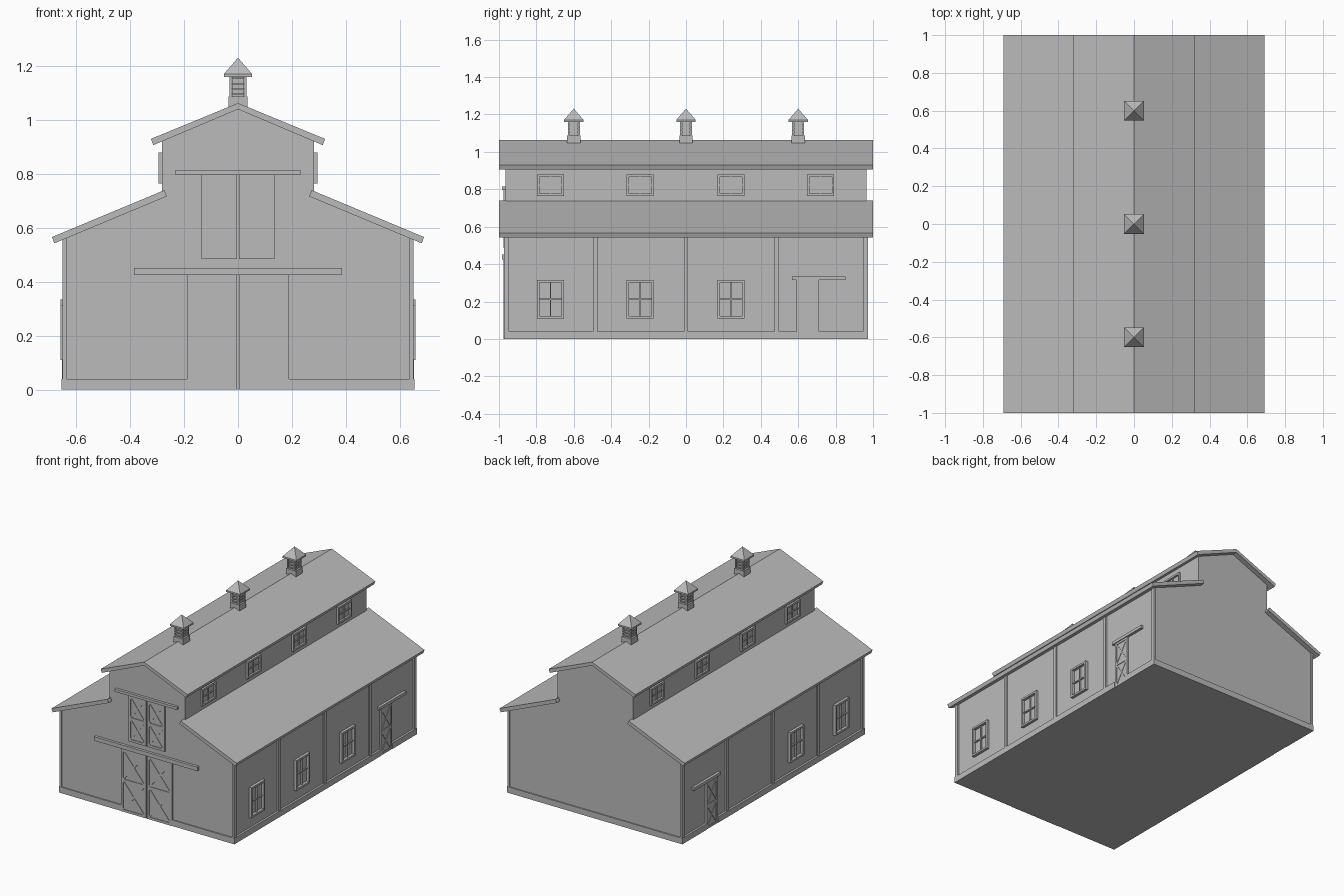
import bpy, bmesh
from math import atan2, hypot, pi
from mathutils import Matrix, Vector

cube = bpy.data.objects.get("Cube")
if cube:
    bpy.data.objects.remove(cube, do_unlink=True)

mat = bpy.data.materials.new("plain grey")
mat.use_nodes = True
GREY = (0.5, 0.5, 0.5, 1)
mat.diffuse_color = GREY
mat.node_tree.nodes["Principled BSDF"].inputs["Base Color"].default_value = GREY

WX, UX, WY = 0.64, 0.282, 0.965    # wall planes: aisle, clerestory, gable
SIDES = ((1, "left"), (-1, "right"))


def finish(name, bm, matrix=Matrix()):
    bmesh.ops.recalc_face_normals(bm, faces=bm.faces)
    me = bpy.data.meshes.new(name)
    bm.to_mesh(me)
    bm.free()
    me.materials.append(mat)
    ob = bpy.data.objects.new(name, me)
    ob.matrix_world = matrix
    bpy.context.collection.objects.link(ob)
    return ob


def box(bm, x0, x1, y0, y1, z0, z1):
    size = Matrix.Diagonal((x1 - x0, y1 - y0, z1 - z0, 1))
    mid = Matrix.Translation(((x0 + x1) / 2, (y0 + y1) / 2, (z0 + z1) / 2))
    bmesh.ops.create_cube(bm, size=1, matrix=mid @ size)


def prism(bm, profile, y0, y1):
    face = bm.faces.new([bm.verts.new((x, y0, z)) for x, z in profile])
    new = bmesh.ops.extrude_face_region(bm, geom=[face])["geom"]
    verts = [v for v in new if isinstance(v, bmesh.types.BMVert)]
    bmesh.ops.translate(bm, verts=verts, vec=(0, y1 - y0, 0))


def strip(bm, a, b, width, depth):
    """Flat board from a to b (x, z), standing out from the wall towards -y."""
    d = Vector((b[0] - a[0], 0, b[1] - a[1]))
    mid = Vector(((a[0] + b[0]) / 2, -depth / 2, (a[1] + b[1]) / 2))
    m = Matrix.Translation(mid) @ Matrix.Rotation(-atan2(d.z, d.x), 4, "Y")
    bmesh.ops.create_cube(bm, size=1, matrix=m @ Matrix.Diagonal((d.length, depth, width, 1)))


def ring(bm, x0, x1, z0, z1, w, depth):
    for x in (x0, x1 - w):
        box(bm, x, x + w, -depth, 0, z0, z1)
    for z in (z0, z1 - w):
        box(bm, x0 + w, x1 - w, -depth, 0, z, z + w)


def on_side(s, wall, y=0):
    """Place a part drawn facing -y onto the wall facing s * x."""
    return Matrix.Translation((s * wall, y, 0)) @ Matrix.Rotation(s * pi / 2, 4, "Z")


def door_leaf(bm, x0, x1, z0, z1, w, depth):
    """Boarded leaf with frame, middle rail and crossed braces."""
    box(bm, x0, x1, -depth, 0, z0, z1)
    front = depth + 0.004
    ring(bm, x0, x1, z0, z1, w, front)
    zm = (z0 + z1) / 2
    box(bm, x0 + w, x1 - w, -front, 0, zm - w / 2, zm + w / 2)
    a, b = x0 + w, x1 - w
    for lo, hi in ((z0 + w, zm - w / 2), (zm + w / 2, z1 - w)):
        strip(bm, (a, lo), (b, hi), w * 0.6, front - 0.001)
        strip(bm, (a, hi), (b, lo), w * 0.6, front - 0.001)


def window(name, z0, z1, depth, matrix):
    bm = bmesh.new()
    h, w = 0.0725, 0.013
    ring(bm, -h, h, z0, z1, w, depth)
    zm = (z0 + z1) / 2
    box(bm, -0.003, 0.003, -depth * 0.5, 0, z0 + w, z1 - w)
    box(bm, w - h, h - w, -depth * 0.5, 0, zm - 0.004, zm + 0.004)
    finish(name, bm, matrix)


# Body with raised centre aisle
half = [(WX, 0), (WX, 0.566), (UX, 0.722), (UX, 0.925), (0, 1.042)]
bm = bmesh.new()
prism(bm, half + [(-x, z) for x, z in reversed(half[:-1])], -WY, WY)
finish("barn_body", bm)

# Roofs
bm = bmesh.new()
prism(bm, [(0, 1.063), (0.323, 0.93), (0.314, 0.907), (0, 1.04),
           (-0.314, 0.907), (-0.323, 0.93)], -1, 1)
finish("upper_roof", bm)
for s, side in SIDES:
    bm = bmesh.new()
    prism(bm, [(s * x, z) for x, z in ((0.273, 0.74), (0.69, 0.566),
                                       (0.681, 0.543), (0.264, 0.717))], -1, 1)
    finish(side + "_lower_roof", bm)

# Corner posts, wall posts and skirting
for s, side in SIDES:
    bm = bmesh.new()
    for y in (-0.485, 0, 0.485):
        box(bm, y * s - 0.012, y * s + 0.012, -0.01, 0, 0.04, 0.56)
    for y0, y1 in ((-WY, 0.59), (0.71, WY)):
        a, b = sorted((y0 * s, y1 * s))
        box(bm, a, b, -0.014, 0, 0, 0.04)
    finish(side + "_wall_trim", bm, on_side(s, WX))
    for e, end in ((-1, "front"), (1, "back")):
        bm = bmesh.new()
        x = sorted((s * 0.635, s * 0.651))
        y = sorted((e * 0.947, e * 0.972))
        box(bm, *x, *y, 0.04, 0.56)
        x = sorted((s * (0.19 if e < 0 else 0), s * 0.654))
        y = sorted((e * WY, e * 0.973))
        box(bm, *x, *y, 0, 0.04)
        finish(f"{end}_{side}_corner_trim", bm)

# Windows
for s, side in SIDES:
    for i, y in enumerate((-0.725, -0.245, 0.24, 0.72)):
        window(f"{side}_upper_window_{i + 1}", 0.765, 0.88, 0.013, on_side(s, UX, y))
        if i < (3 if s > 0 else 2):
            window(f"{side}_lower_window_{i + 1}", 0.11, 0.315, 0.019, on_side(s, WX, y))

# Front sliding doors with their tracks
for name, w, z0, z1, track, top in (("main", 0.19, 0, 0.425, 0.385, 0.452),
                                    ("loft", 0.135, 0.485, 0.796, 0.232, 0.814)):
    for s, side in SIDES:
        bm = bmesh.new()
        door_leaf(bm, *sorted((s * 0.003, s * w)), z0, z1, 0.016, 0.006)
        finish(f"{name}_door_{side}_leaf", bm, Matrix.Translation((0, -WY, 0)))
    bm = bmesh.new()
    box(bm, -track, track, -0.018, 0, z1, top)
    finish(name + "_door_track", bm, Matrix.Translation((0, -WY, 0)))

# Side sliding doors
for s, side in SIDES:
    bm = bmesh.new()
    door_leaf(bm, -0.06, 0.06, 0, 0.315, 0.014, 0.008)
    finish(side + "_side_door", bm, on_side(s, WX, 0.65))
    bm = bmesh.new()
    box(bm, -0.142, 0.142, -0.018, 0, 0.315, 0.335)
    finish(side + "_side_door_track", bm, on_side(s, WX, 0.71))

# Cupolas along the ridge
for i, y in enumerate((-0.6, 0, 0.6)):
    bm = bmesh.new()
    box(bm, -0.036, 0.036, -0.036, 0.036, 1.03, 1.088)
    box(bm, -0.022, 0.022, -0.022, 0.022, 1.088, 1.16)
    for sx in (-1, 1):
        for sy in (-1, 1):
            box(bm, *sorted((sx * 0.024, sx * 0.032)), *sorted((sy * 0.024, sy * 0.032)),
                1.088, 1.16)
    for z in (1.092, 1.111, 1.13, 1.152):
        box(bm, -0.029, 0.029, -0.029, 0.029, z, z + 0.006)
    box(bm, -0.052, 0.052, -0.052, 0.052, 1.16, 1.171)
    bmesh.ops.create_cone(bm, cap_ends=True, segments=4, radius1=0.052 * 2 ** 0.5, radius2=0,
                          depth=0.06, matrix=Matrix.Translation((0, 0, 1.201))
                          @ Matrix.Rotation(pi / 4, 4, "Z"))
    finish(f"cupola_{i + 1}", bm, Matrix.Translation((0, y, 0)))
